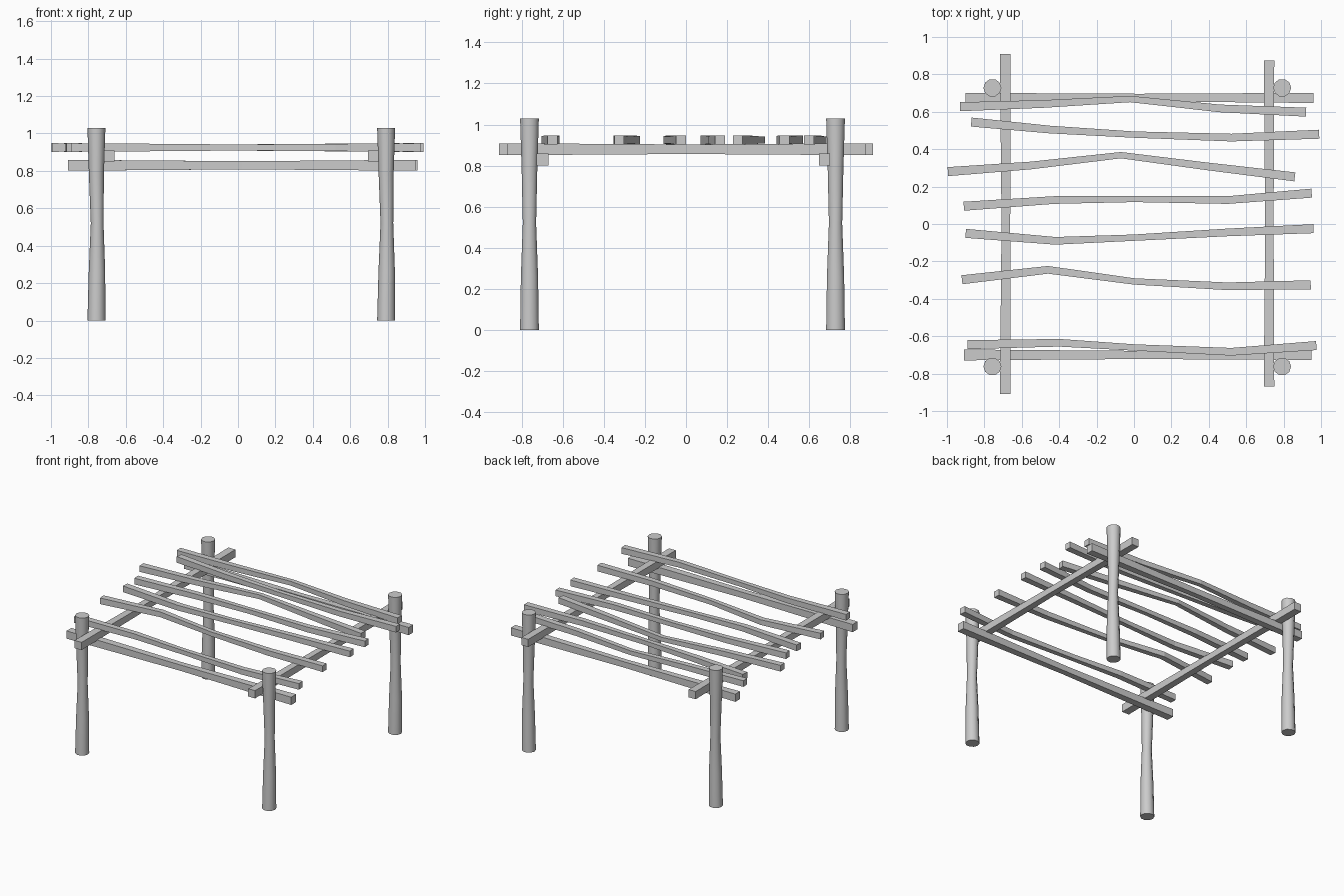
import bpy, bmesh, math
from mathutils import Vector

cube = bpy.data.objects.get("Cube")
if cube:
    bpy.data.objects.remove(cube, do_unlink=True)

wood = bpy.data.materials.new("grey_wood")
wood.use_nodes = True
colour = (0.6, 0.6, 0.6, 1)
wood.diffuse_color = colour
wood.node_tree.nodes["Principled BSDF"].inputs["Base Color"].default_value = colour


def loft(name, rings):
    """Skin a list of equal vertex loops and cap both ends."""
    bm = bmesh.new()
    loops = [[bm.verts.new(p) for p in ring] for ring in rings]
    n = len(loops[0])
    for a, b in zip(loops, loops[1:]):
        for i in range(n):
            j = (i + 1) % n
            bm.faces.new((a[i], a[j], b[j], b[i]))
    bm.faces.new(loops[0])
    bm.faces.new(loops[-1])
    bmesh.ops.recalc_face_normals(bm, faces=bm.faces)
    mesh = bpy.data.meshes.new(name)
    bm.to_mesh(mesh)
    bm.free()
    mesh.materials.append(wood)
    obj = bpy.data.objects.new(name, mesh)
    bpy.context.collection.objects.link(obj)
    return obj


def bar(name, path, z, width, height, waist):
    """Square bar along a level path, thinner toward the middle."""
    pts = [Vector((x, y, z)) for x, y in path]
    last = len(pts) - 1
    rings = []
    for i, p in enumerate(pts):
        along = (pts[min(i + 1, last)] - pts[max(i - 1, 0)]).normalized()
        side = Vector((-along.y, along.x, 0))
        t = abs(2 * i / last - 1)
        scale = waist + (1 - waist) * t
        w, h = side * width / 2 * scale, Vector((0, 0, height / 2 * scale))
        rings.append([p - w - h, p + w - h, p + w + h, p - w + h])
    return loft(name, rings)


# Waisted round posts: height, radius, sideways drift
post_profile = [(0, 0.048, 0), (0.26, 0.044, 0.003), (0.52, 0.034, 0.004),
                (0.78, 0.04, 0), (1.03, 0.048, 0)]
for side, x in (("right", -0.757), ("left", 0.792)):
    for end, y in (("front", -0.762), ("back", 0.728)):
        rings = []
        for z, r, drift in post_profile:
            angles = [math.tau * k / 10 for k in range(10)]
            rings.append([(x + drift + r * math.cos(a), y + r * math.sin(a), z)
                          for a in angles])
        post = loft(f"{end}_{side}_post", rings)
        bpy.ops.object.select_all(action='DESELECT')
        post.select_set(True)
        bpy.context.view_layer.objects.active = post
        bpy.ops.object.shade_smooth_by_angle(angle=math.radians(40))

# Lower rails across the front and back
bar("front_rail", [(-0.91, -0.7), (0.02, -0.7), (0.95, -0.698)], 0.83, 0.058, 0.058, 0.75)
bar("back_rail", [(-0.9, 0.674), (0.03, 0.676), (0.96, 0.674)], 0.83, 0.054, 0.058, 0.75)

# Side rails resting on them
bar("right_side_rail", [(-0.688, -0.91), (-0.685, 0), (-0.688, 0.91)], 0.88, 0.058, 0.058, 0.8)
bar("left_side_rail", [(0.722, -0.87), (0.724, 0), (0.722, 0.875)], 0.88, 0.056, 0.058, 0.8)

# Crooked roof poles
poles = [
    [(-0.93, 0.627), (-0.48, 0.642), (-0.02, 0.668), (0.46, 0.618), (0.92, 0.598)],
    [(-0.87, 0.545), (-0.45, 0.505), (0, 0.478), (0.52, 0.462), (0.99, 0.48)],
    [(-0.995, 0.28), (-0.55, 0.313), (-0.07, 0.368), (0.4, 0.307), (0.86, 0.252)],
    [(-0.91, 0.095), (-0.43, 0.128), (0, 0.134), (0.5, 0.128), (0.95, 0.165)],
    [(-0.9, -0.05), (-0.42, -0.09), (0, -0.073), (0.5, -0.045), (0.96, -0.025)],
    [(-0.92, -0.298), (-0.46, -0.245), (0, -0.307), (0.5, -0.333), (0.945, -0.325)],
    [(-0.89, -0.645), (-0.4, -0.635), (0, -0.66), (0.52, -0.683), (0.975, -0.65)],
]
for i, path in enumerate(poles):
    bar(f"roof_pole_{i + 1}", path, 0.925, 0.048, 0.046, 0.7)
